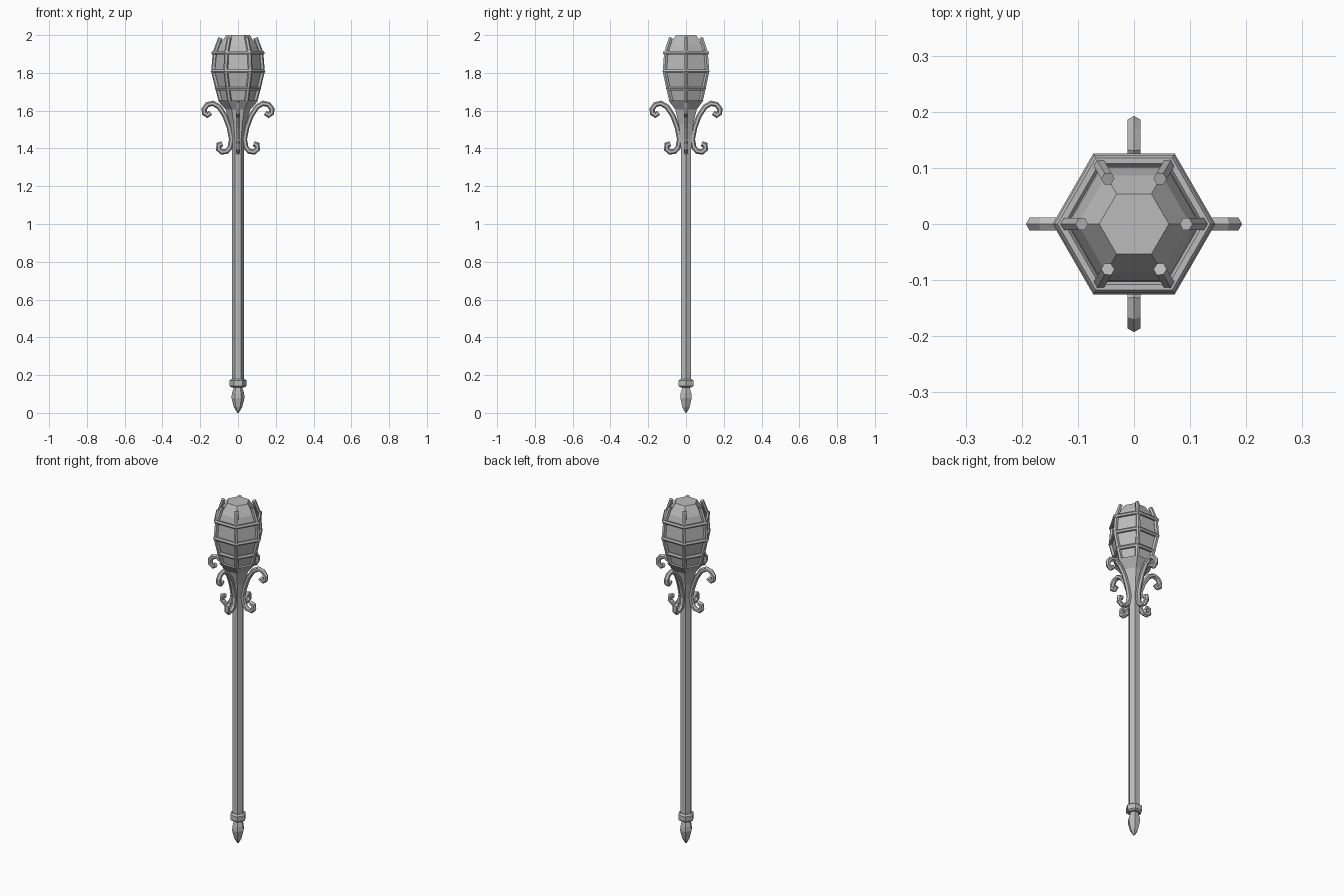
import bpy, bmesh
from math import cos, sin, pi
from mathutils import Vector, Matrix

cube = bpy.data.objects.get("Cube")
if cube:
    bpy.data.objects.remove(cube, do_unlink=True)

grey = bpy.data.materials.new("plain_grey")
grey.use_nodes = True
COLOR = (0.5, 0.5, 0.5, 1)
grey.diffuse_color = COLOR
grey.node_tree.nodes["Principled BSDF"].inputs["Base Color"].default_value = COLOR
SIDES = 6


def finish(name, bm):
    bmesh.ops.recalc_face_normals(bm, faces=bm.faces)
    mesh = bpy.data.meshes.new(name)
    bm.to_mesh(mesh)
    bm.free()
    mesh.materials.append(grey)
    obj = bpy.data.objects.new(name, mesh)
    bpy.context.collection.objects.link(obj)
    return obj


def skin(bm, rings, loop=False):
    """Join rings of points with quads, capping the ends of open runs."""
    rings = [[bm.verts.new(p) for p in ring] for ring in rings]
    count = len(rings)
    for i in range(count if loop else count - 1):
        a, b = rings[i], rings[(i + 1) % count]
        for j in range(SIDES):
            k = (j + 1) % SIDES
            bm.faces.new((a[j], a[k], b[k], b[j]))
    if not loop:
        bm.faces.new(rings[0])
        bm.faces.new(rings[-1])


def lathe(name, profile, loop=False):
    """Six-sided turned part from (radius, z) points."""
    bm = bmesh.new()
    angles = [2 * pi * j / SIDES for j in range(SIDES)]
    skin(bm, [[(r * cos(a), r * sin(a), z) for a in angles] for r, z in profile], loop)
    return finish(name, bm)


def sweep(name, path, radius, turn):
    """Six-sided rod along (radius, z) points, turned about the z axis."""
    pts = [Vector((r, 0, z)) for r, z in path]
    rings = []
    for i, p in enumerate(pts):
        before = (p - pts[i - 1]).normalized() if i else None
        after = (pts[i + 1] - p).normalized() if i < len(pts) - 1 else None
        along = ((before or after) + (after or before)).normalized()
        normal = Vector((-along.z, 0, along.x))
        mitre = 1 / max(0.6, along.dot(after or before))
        rings.append([p + normal * radius * mitre * cos(a) + Vector((0, radius * sin(a), 0))
                      for a in (2 * pi * j / SIDES for j in range(SIDES))])
    bm = bmesh.new()
    skin(bm, rings)
    bmesh.ops.transform(bm, matrix=Matrix.Rotation(turn, 4, 'Z'), verts=bm.verts)
    return finish(name, bm)


# Pole with its collar and pointed end
lathe("pole", [(0.031, 0.15), (0.031, 1.42)])
lathe("collar", [(0.034, 0.135), (0.045, 0.143), (0.045, 0.172), (0.034, 0.18)])
lathe("finial", [(0.004, 0), (0.022, 0.03), (0.035, 0.08), (0.032, 0.105), (0.021, 0.14)])

# Flared cup carrying the lantern
lathe("cup", [(0.031, 1.38), (0.034, 1.45), (0.045, 1.53), (0.065, 1.605), (0.108, 1.655)])

# Lantern body
lathe("lantern_body", [(0.088, 1.65), (0.105, 1.72), (0.127, 1.81),
                       (0.116, 1.9), (0.1, 1.945), (0.062, 2.0)])

# Horizontal cage bands
for level, radius, z in (("lower", 0.11, 1.717), ("middle", 0.133, 1.808), ("upper", 0.13, 1.906)):
    lathe(level + "_band", [(radius + 0.012 * cos(pi * j / 3), z + 0.011 * sin(pi * j / 3))
                            for j in range(6)], loop=True)

# Upright cage bars on the lantern corners
bar_path = [(0.09, 1.65), (0.108, 1.717), (0.13, 1.808), (0.122, 1.906), (0.093, 1.985)]
for i in range(6):
    sweep(f"cage_bar_{i + 1}", bar_path, 0.012, i * pi / 3)

# Scrolled brackets on four sides
scroll_path = [(0.083, 1.425), (0.1, 1.42), (0.103, 1.397), (0.085, 1.381), (0.06, 1.385),
               (0.042, 1.405), (0.034, 1.45), (0.046, 1.51), (0.068, 1.57), (0.1, 1.62),
               (0.133, 1.639), (0.162, 1.632), (0.179, 1.61), (0.178, 1.588),
               (0.162, 1.577), (0.145, 1.589)]
for side, turn in (("left", 0), ("back", pi / 2), ("right", pi), ("front", 3 * pi / 2)):
    sweep(side + "_scroll", scroll_path, 0.0135, turn)
